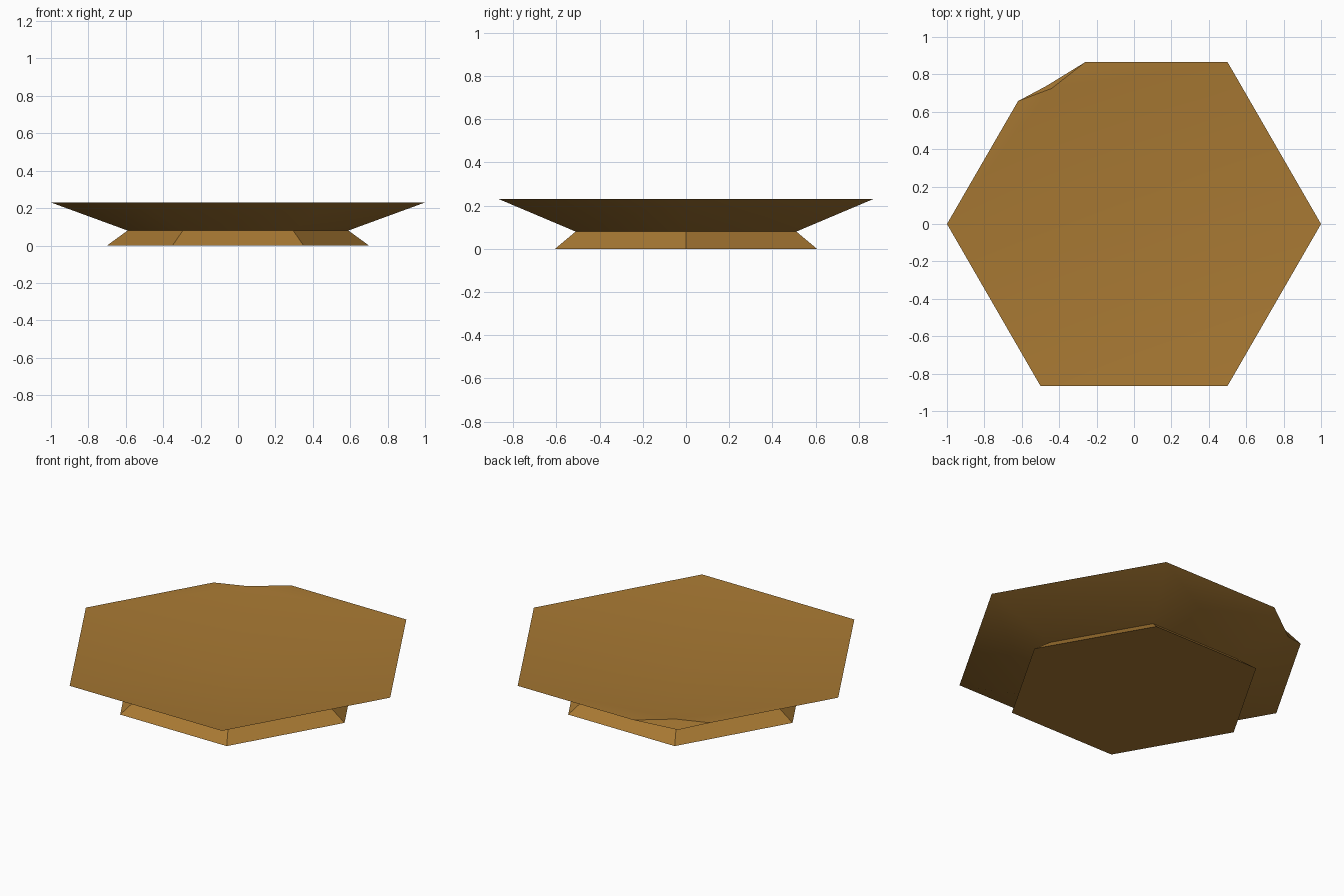
import bpy, bmesh
from math import cos, sin, pi, radians

cube = bpy.data.objects.get("Cube")
if cube:
    bpy.data.objects.remove(cube, do_unlink=True)

SIDES = 6
FOOT_R, WAIST_R, RIM_R = 0.7, 0.59, 1.0
WAIST_Z, RIM_Z, WELL_Z = 0.08, 0.23, 0.14

clay = bpy.data.materials.new("warm_ochre")
colour = (0.39, 0.19, 0.033, 1)
clay.diffuse_color = colour
clay.use_nodes = True
clay.node_tree.nodes["Principled BSDF"].inputs["Base Color"].default_value = colour


def corner(i, radius, z):
    a = 2 * pi * i / SIDES
    return (radius * cos(a), radius * sin(a), z)


def ring(bm, radius, z):
    return [bm.verts.new(corner(i, radius, z)) for i in range(SIDES)]


def finish(bm, name):
    bmesh.ops.recalc_face_normals(bm, faces=bm.faces)
    mesh = bpy.data.meshes.new(name)
    bm.to_mesh(mesh)
    bm.free()
    mesh.materials.append(clay)
    obj = bpy.data.objects.new(name, mesh)
    bpy.context.collection.objects.link(obj)
    bpy.ops.object.select_all(action='DESELECT')
    obj.select_set(True)
    bpy.context.view_layer.objects.active = obj
    bpy.ops.object.shade_smooth_by_angle(angle=radians(30))
    return obj


# Flared foot with a closed base
bm = bmesh.new()
low, high = ring(bm, FOOT_R, 0), ring(bm, WAIST_R, WAIST_Z)
bm.faces.new(low)
bm.faces.new(high)
for i in range(SIDES):
    j = (i + 1) % SIDES
    bm.faces.new((low[i], low[j], high[j], high[i]))
finish(bm, "foot")

# Shallow plate: sloping underside and dished top, with one broken corner
bm = bmesh.new()
waist = ring(bm, WAIST_R, WAIST_Z)
bm.faces.new(waist)
well = bm.verts.new((0, 0, WELL_Z))
chip = 2
rim = {i: bm.verts.new(corner(i, RIM_R, RIM_Z)) for i in range(SIDES) if i != chip}
chip_start = bm.verts.new((-0.26, 0.866, RIM_Z))
chip_end = bm.verts.new((-0.62, 0.657, RIM_Z))
chip_top = bm.verts.new((-0.44, 0.725, RIM_Z))
chip_low = bm.verts.new((-0.465, 0.74, 0.178))

for i in range(SIDES):
    j = (i + 1) % SIDES
    if chip not in (i, j):
        bm.faces.new((waist[i], waist[j], rim[j], rim[i]))
        bm.faces.new((well, rim[i], rim[j]))

# Faces around the broken corner
for neighbour, edge in ((chip - 1, chip_start), (chip + 1, chip_end)):
    bm.faces.new((waist[neighbour], waist[chip], rim[neighbour]))
    bm.faces.new((waist[chip], edge, rim[neighbour]))
    bm.faces.new((waist[chip], chip_low, edge))
    bm.faces.new((edge, chip_low, chip_top))
    bm.faces.new((rim[neighbour], edge, chip_top))
    bm.faces.new((well, rim[neighbour], chip_top))
finish(bm, "plate")
